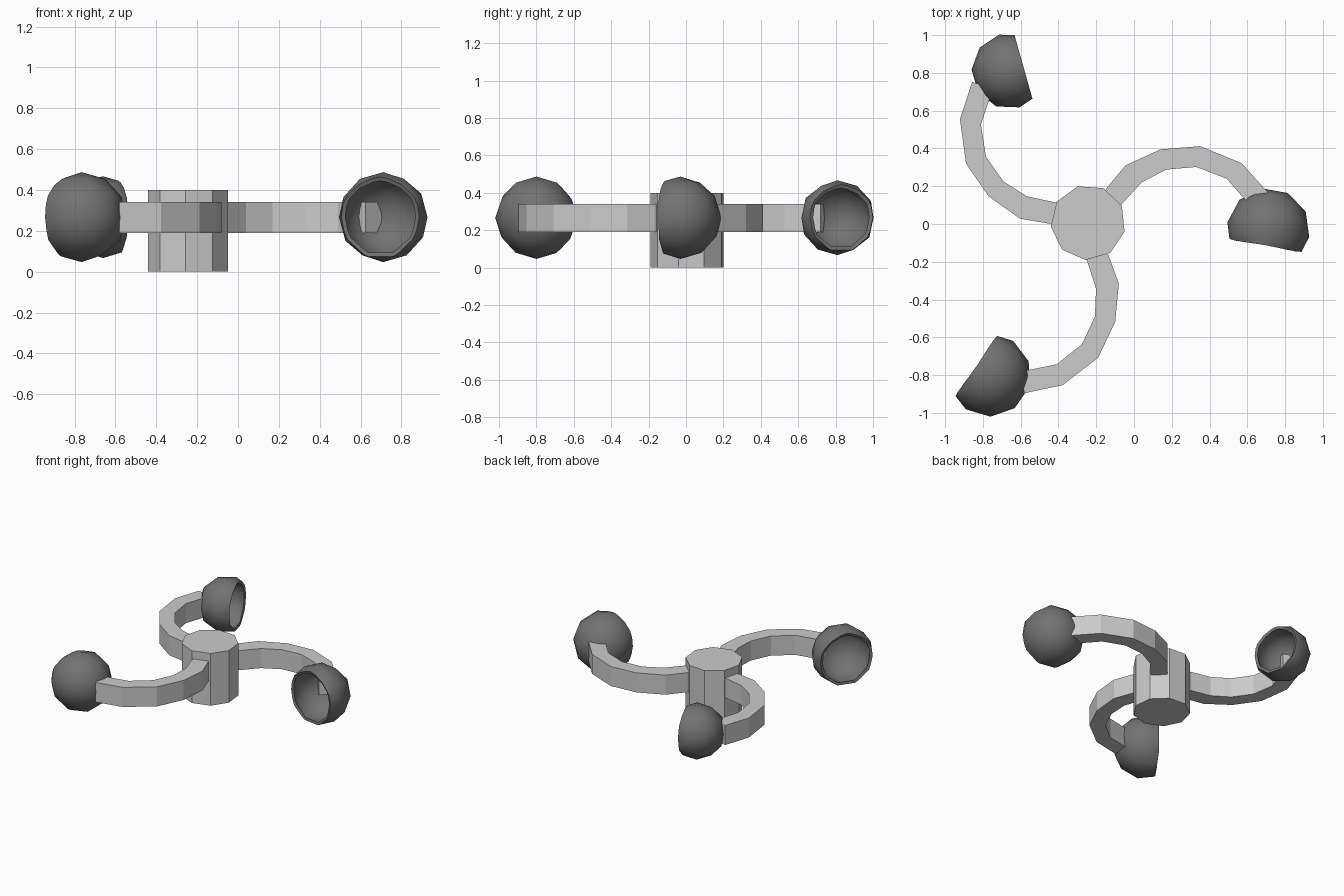
import bpy, bmesh
from math import radians, cos, sin, pi
from mathutils import Vector, Matrix

if "Cube" in bpy.data.objects:
    bpy.data.objects.remove(bpy.data.objects["Cube"])

HUB = Vector((-0.243, 0.008, 0))

dark = bpy.data.materials.new("dark_grey")
dark.diffuse_color = (0.17, 0.17, 0.17, 1)
dark.use_nodes = True
dark.node_tree.nodes["Principled BSDF"].inputs["Base Color"].default_value = dark.diffuse_color


def make_object(name, bm):
    bmesh.ops.recalc_face_normals(bm, faces=bm.faces[:])
    mesh = bpy.data.meshes.new(name)
    bm.to_mesh(mesh)
    bm.free()
    ob = bpy.data.objects.new(name, mesh)
    bpy.context.collection.objects.link(ob)
    return ob


def prism(name, outline, z0, z1, matrix=Matrix()):
    """Extrude an xy outline from z0 to z1."""
    bm = bmesh.new()
    face = bm.faces.new([bm.verts.new((x, y, z0)) for x, y in outline])
    ext = bmesh.ops.extrude_face_region(bm, geom=[face])["geom"]
    tops = [v for v in ext if isinstance(v, bmesh.types.BMVert)]
    bmesh.ops.translate(bm, verts=tops, vec=(0, 0, z1 - z0))
    bm.transform(matrix)
    return make_object(name, bm)


def arm(name, turn):
    """Curved rectangular bar, as a strip of closed sections swept in the plane."""
    outer = [(-0.17, 0.135), (-0.145, 0.19), (-0.045, 0.31), (0.14, 0.395),
             (0.35, 0.412), (0.57, 0.322), (0.708, 0.168)]
    inner = [(-0.12, 0.04), (-0.06, 0.11), (0.04, 0.22), (0.17, 0.288),
             (0.33, 0.302), (0.49, 0.24), (0.624, 0.088)]
    bm = bmesh.new()
    rings = [[bm.verts.new((x, y, z)) for (x, y), z in
              ((o, 0.19), (o, 0.34), (i, 0.34), (i, 0.19))]
             for o, i in zip(outer, inner)]
    for a, b in zip(rings, rings[1:]):
        for k in range(4):
            n = (k + 1) % 4
            bm.faces.new((a[k], a[n], b[n], b[k]))
    bm.faces.new(rings[0])
    bm.faces.new(rings[-1])
    bm.transform(Matrix.Translation(HUB) @ Matrix.Rotation(turn, 4, 'Z')
                 @ Matrix.Translation(-HUB))
    return make_object(name, bm)


def cup(name, x, y, facing):
    """Hollow ball cut open a little past its middle, open side toward facing."""
    bm = bmesh.new()
    bmesh.ops.create_icosphere(bm, subdivisions=2, radius=0.2)
    bmesh.ops.bisect_plane(bm, geom=bm.verts[:] + bm.edges[:] + bm.faces[:],
                           plane_co=(0.078, 0, 0), plane_no=(1, 0, 0), clear_outer=True)
    bm.transform(Matrix.Translation((x, y, 0.267)) @ Matrix.Rotation(radians(facing), 4, 'Z'))
    ob = make_object(name, bm)
    ob.data.materials.append(dark)
    wall = ob.modifiers.new("wall", 'SOLIDIFY')
    wall.thickness = 0.02
    wall.offset = -1
    bpy.ops.object.select_all(action='DESELECT')
    ob.select_set(True)
    bpy.context.view_layer.objects.active = ob
    bpy.ops.object.modifier_apply(modifier="wall")
    bpy.ops.object.shade_smooth_by_angle(angle=radians(40))


# Nine-sided hub
prism("hub", [(HUB.x + 0.199 * cos(radians(26 + 40 * i)),
               HUB.y + 0.199 * sin(radians(26 + 40 * i))) for i in range(9)], 0, 0.4)

# Three arms and their cups
cups = [(0.711, -0.03, -100.2), (-0.66, 0.81, 15.7), (-0.765, -0.80, 145.4)]
for i, (x, y, facing) in enumerate(cups):
    arm(f"arm_{i + 1}", i * 2 * pi / 3)
    cup(f"cup_{i + 1}", x, y, facing)
